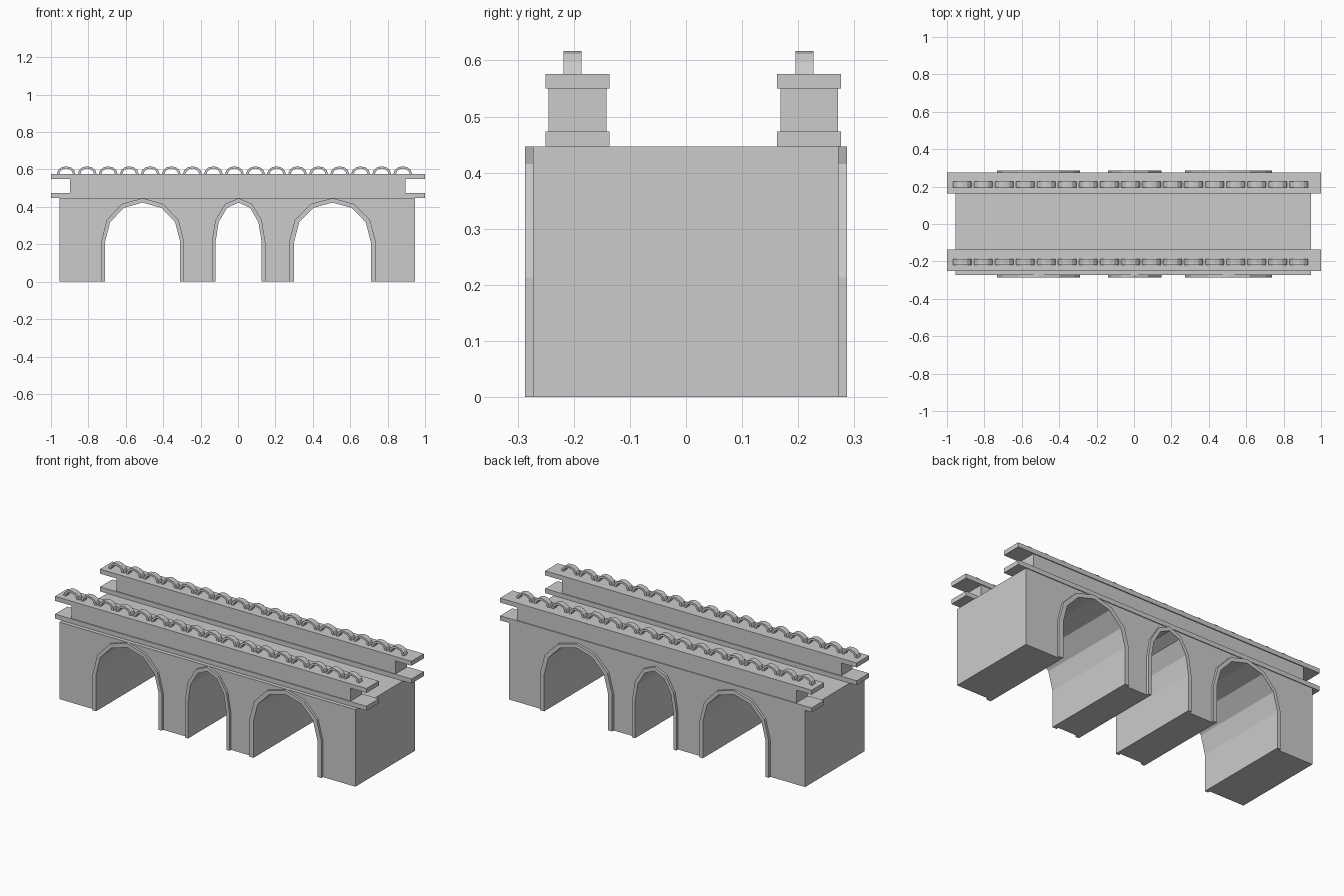
import bpy, bmesh, math

if "Cube" in bpy.data.objects:
    bpy.data.objects.remove(bpy.data.objects["Cube"])

SPRING = 0.213      # height where the arches start to curve
DECK = 0.447        # top of the bridge body
SLAB = 0.026        # thickness of the parapet slabs


def prism(name, profile, y0, y1):
    """Extrude an x-z profile along y."""
    bm = bmesh.new()
    face = bm.faces.new([bm.verts.new((x, y0, z)) for x, z in profile])
    ext = bmesh.ops.extrude_face_region(bm, geom=[face])
    moved = [g for g in ext["geom"] if isinstance(g, bmesh.types.BMVert)]
    bmesh.ops.translate(bm, verts=moved, vec=(0, y1 - y0, 0))
    bmesh.ops.recalc_face_normals(bm, faces=bm.faces[:])
    mesh = bpy.data.meshes.new(name)
    bm.to_mesh(mesh)
    bm.free()
    obj = bpy.data.objects.new(name, mesh)
    bpy.context.collection.objects.link(obj)
    return obj


def box(name, x0, x1, y0, y1, z0, z1):
    return prism(name, [(x0, z0), (x1, z0), (x1, z1), (x0, z1)], y0, y1)


def arc(cx, rx, z, h, n=6):
    """Half ellipse from left to right."""
    return [(cx - rx * math.cos(math.pi * i / n), z + h * math.sin(math.pi * i / n))
            for i in range(n + 1)]


def opening(cx, rx, top):
    """Arch outline with straight legs down to the ground."""
    return [(cx - rx, 0)] + arc(cx, rx, SPRING, top - SPRING) + [(cx + rx, 0)]


# Arches: centre, outer radius, inner radius
arches = [(-0.51, 0.222, 0.201), (0.003, 0.143, 0.123), (0.505, 0.232, 0.205)]

# Bridge body with three tunnels
outline = [(-0.955, DECK), (-0.955, 0)]
for cx, ro, ri in arches:
    outline += opening(cx, ri, 0.423)
outline += [(0.945, 0), (0.945, DECK)]
prism("bridge_body", outline, -0.273, 0.272)

# Raised arch rims on both faces
for cx, ro, ri in arches:
    rim = opening(cx, ro, DECK) + opening(cx, ri, 0.423)[::-1]
    prism("arch_rim_front", rim, -0.287, -0.273)
    prism("arch_rim_back", rim, 0.272, 0.287)

# Parapets: base slab, wall, coping slab and a row of small arches
for side, yc in (("front", -0.1935), ("back", 0.2195)):
    base_top = DECK + SLAB
    wall_top = 0.55
    cope_top = wall_top + SLAB
    box("parapet_base_" + side, -1, 1, yc - 0.057, yc + 0.057, DECK, base_top)
    box("parapet_wall_" + side, -0.898, 0.895, yc - 0.0515, yc + 0.0515, base_top, wall_top)
    box("parapet_coping_" + side, -1, 1, yc - 0.057, yc + 0.057, wall_top, cope_top)
    yr = yc - 0.0085
    for i in range(17):
        cx = -0.919 + i * 1.80 / 16
        ring = arc(cx, 0.05, cope_top, 0.041) + arc(cx, 0.036, cope_top, 0.029)[::-1]
        prism("crest_arch_" + side, ring, yr - 0.016, yr + 0.016)
